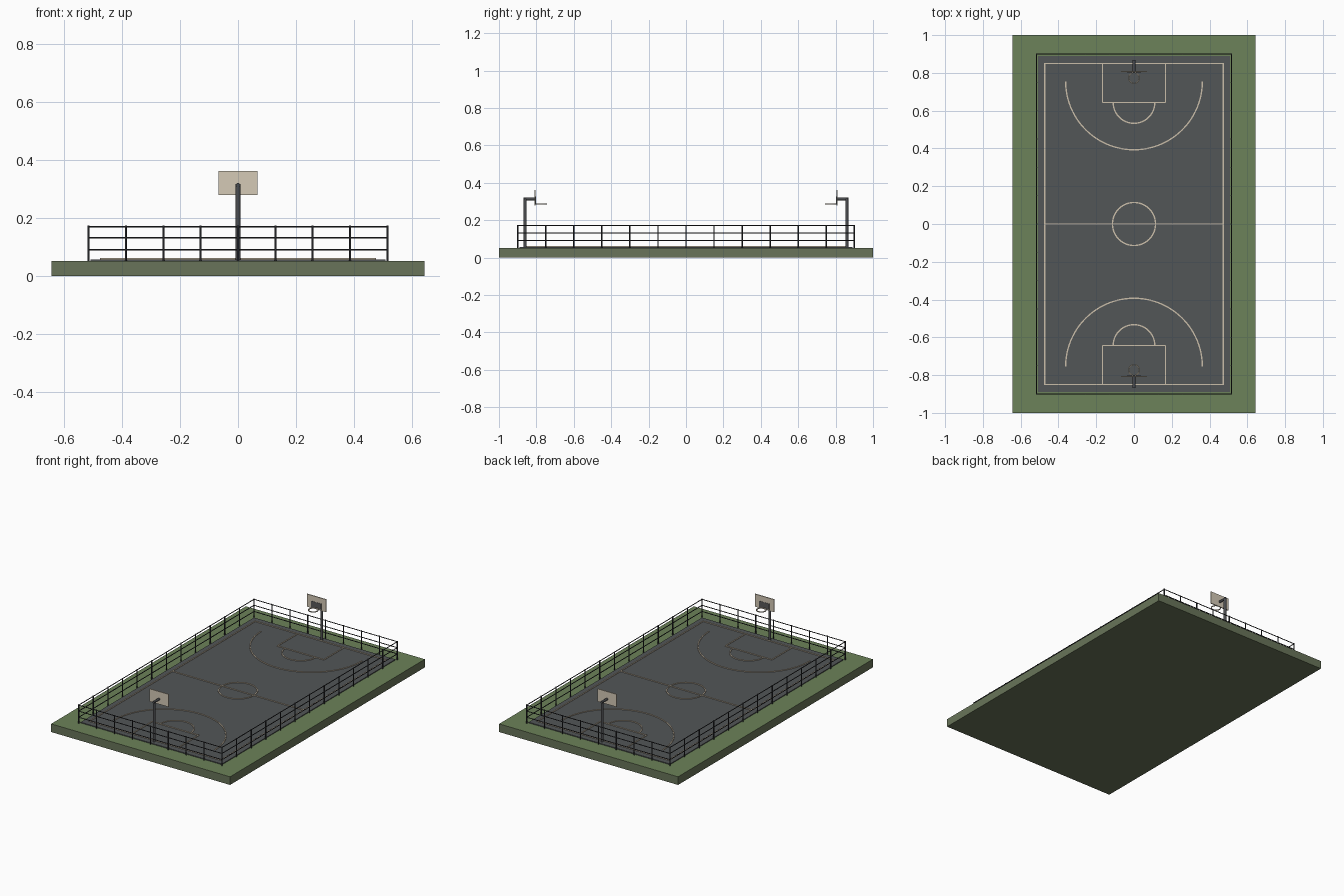
import bpy, bmesh, math
from mathutils import Vector, Matrix

if "Cube" in bpy.data.objects:
    bpy.data.objects.remove(bpy.data.objects["Cube"], do_unlink=True)


def material(name, r, g, b):
    m = bpy.data.materials.new(name)
    m.use_nodes = True
    m.diffuse_color = (r, g, b, 1)
    m.node_tree.nodes["Principled BSDF"].inputs["Base Color"].default_value = (r, g, b, 1)
    return m


GRASS = material("grass green", 0.15, 0.225, 0.10)
EARTH = material("olive earth", 0.14, 0.175, 0.10)
ASPHALT = material("court grey", 0.085, 0.092, 0.096)
PAINT = material("line cream", 0.60, 0.52, 0.40)
BOARD = material("board cream", 0.66, 0.59, 0.47)
STEEL = material("dark steel", 0.03, 0.031, 0.035)
POLE = material("pole grey", 0.07, 0.073, 0.078)
TARGET = material("target grey", 0.10, 0.10, 0.10)


def finish(bm, name, *mats, smooth=False):
    bmesh.ops.recalc_face_normals(bm, faces=bm.faces)
    mesh = bpy.data.meshes.new(name)
    bm.to_mesh(mesh)
    bm.free()
    for m in mats:
        mesh.materials.append(m)
    ob = bpy.data.objects.new(name, mesh)
    bpy.context.collection.objects.link(ob)
    if smooth:
        bpy.ops.object.select_all(action='DESELECT')
        bpy.context.view_layer.objects.active = ob
        ob.select_set(True)
        bpy.ops.object.shade_smooth_by_angle(angle=math.radians(50))
    return ob


def box(bm, x0, x1, y0, y1, z0, z1):
    size = Matrix.Diagonal((x1 - x0, y1 - y0, z1 - z0, 1))
    centre = Matrix.Translation(((x0 + x1) / 2, (y0 + y1) / 2, (z0 + z1) / 2))
    bmesh.ops.create_cube(bm, size=1, matrix=centre @ size)


def rod(bm, a, b, radius, sides=8):
    a, b = Vector(a), Vector(b)
    turn = (b - a).to_track_quat('Z', 'Y').to_matrix().to_4x4()
    bmesh.ops.create_cone(bm, cap_ends=True, segments=sides, radius1=radius, radius2=radius,
                          depth=(b - a).length, matrix=Matrix.Translation((a + b) / 2) @ turn)


def arc_band(bm, cy, radius, width, z0, z1, start=0, end=360, steps=48):
    """Sweep a rectangular section around (0, cy)."""
    closed = end - start == 360
    rings = []
    for i in range(steps if closed else steps + 1):
        t = math.radians(start + (end - start) * i / steps)
        rings.append([bm.verts.new((r * math.cos(t), cy + r * math.sin(t), z))
                      for r, z in ((radius - width / 2, z0), (radius + width / 2, z0),
                                   (radius + width / 2, z1), (radius - width / 2, z1))])
    for i in range(steps):
        p, q = rings[i], rings[(i + 1) % len(rings)]
        for k in range(4):
            bm.faces.new((p[k], p[(k + 1) % 4], q[(k + 1) % 4], q[k]))
    if not closed:
        bm.faces.new(rings[0])
        bm.faces.new(rings[-1])


# Grass slab: green on top, earth on the sides and underneath
bm = bmesh.new()
box(bm, -0.643, 0.643, -1, 1, 0, 0.053)
bm.normal_update()
for f in bm.faces:
    f.material_index = 0 if f.normal.z > 0.5 else 1
finish(bm, "grass_slab", GRASS, EARTH)

# Court surface
bm = bmesh.new()
box(bm, -0.508, 0.508, -0.89, 0.89, 0.05, 0.058)
finish(bm, "court_surface", ASPHALT)

# Painted court lines
Z0, Z1, W = 0.057, 0.062, 0.007
H = W / 2
bm = bmesh.new()
box(bm, -0.472, 0.472, -H, H, Z0, Z1)
arc_band(bm, 0, 0.114, W, Z0, Z1)
for s in (-1, 1):
    box(bm, s * 0.472 - H, s * 0.472 + H, -0.85 - H, 0.85 + H, Z0, Z1)
    box(bm, -0.472, 0.472, s * 0.85 - H, s * 0.85 + H, Z0, Z1)
    box(bm, -0.167, 0.167, s * 0.643 - H, s * 0.643 + H, Z0, Z1)
    for x in (-0.167, 0.167):
        y0, y1 = sorted((s * 0.643, s * 0.85))
        box(bm, x - H, x + H, y0, y1, Z0, Z1)
    start = 180 if s > 0 else 0
    arc_band(bm, s * 0.643, 0.11, W, Z0, Z1, start, start + 180)
    arc_band(bm, s * 0.755, 0.362, W, Z0, Z1, start, start + 180)
finish(bm, "court_lines", PAINT)

# Fence posts and rails
FX, FY, TOP = 0.515, 0.90, 0.175
bm = bmesh.new()
spots = {(round(FX * i / 4, 4), s * FY) for i in range(-4, 5) for s in (-1, 1)}
spots |= {(s * FX, round(FY * i / 6, 4)) for i in range(-6, 7) for s in (-1, 1)}
for x, y in sorted(spots):
    rod(bm, (x, y, 0.05), (x, y, TOP), 0.0035)
finish(bm, "fence_posts", STEEL, smooth=True)

bm = bmesh.new()
for z in (0.092, 0.132, 0.171):
    for s in (-1, 1):
        rod(bm, (-FX, s * FY, z), (FX, s * FY, z), 0.0026)
        rod(bm, (s * FX, -FY, z), (s * FX, FY, z), 0.0026)
finish(bm, "fence_rails", STEEL, smooth=True)

# Hoops, one at each end
for end, s in (("front", -1), ("back", 1)):
    bm = bmesh.new()
    rod(bm, (0, s * 0.86, 0.055), (0, s * 0.86, 0.318), 0.0085, 16)
    rod(bm, (0, s * 0.868, 0.314), (0, s * 0.808, 0.314), 0.0075, 16)
    finish(bm, end + "_hoop_pole", POLE, smooth=True)

    bm = bmesh.new()
    box(bm, -0.068, 0.068, s * 0.807 - 0.003, s * 0.807 + 0.003, 0.28, 0.362)
    finish(bm, end + "_backboard", BOARD)

    bm = bmesh.new()
    box(bm, -0.036, 0.036, s * 0.8035 - 0.001, s * 0.8035 + 0.001, 0.287, 0.326)
    finish(bm, end + "_target_plate", TARGET)

    bm = bmesh.new()
    arc_band(bm, s * 0.773, 0.028, 0.005, 0.285, 0.290, steps=32)
    finish(bm, end + "_rim", PAINT, smooth=True)
